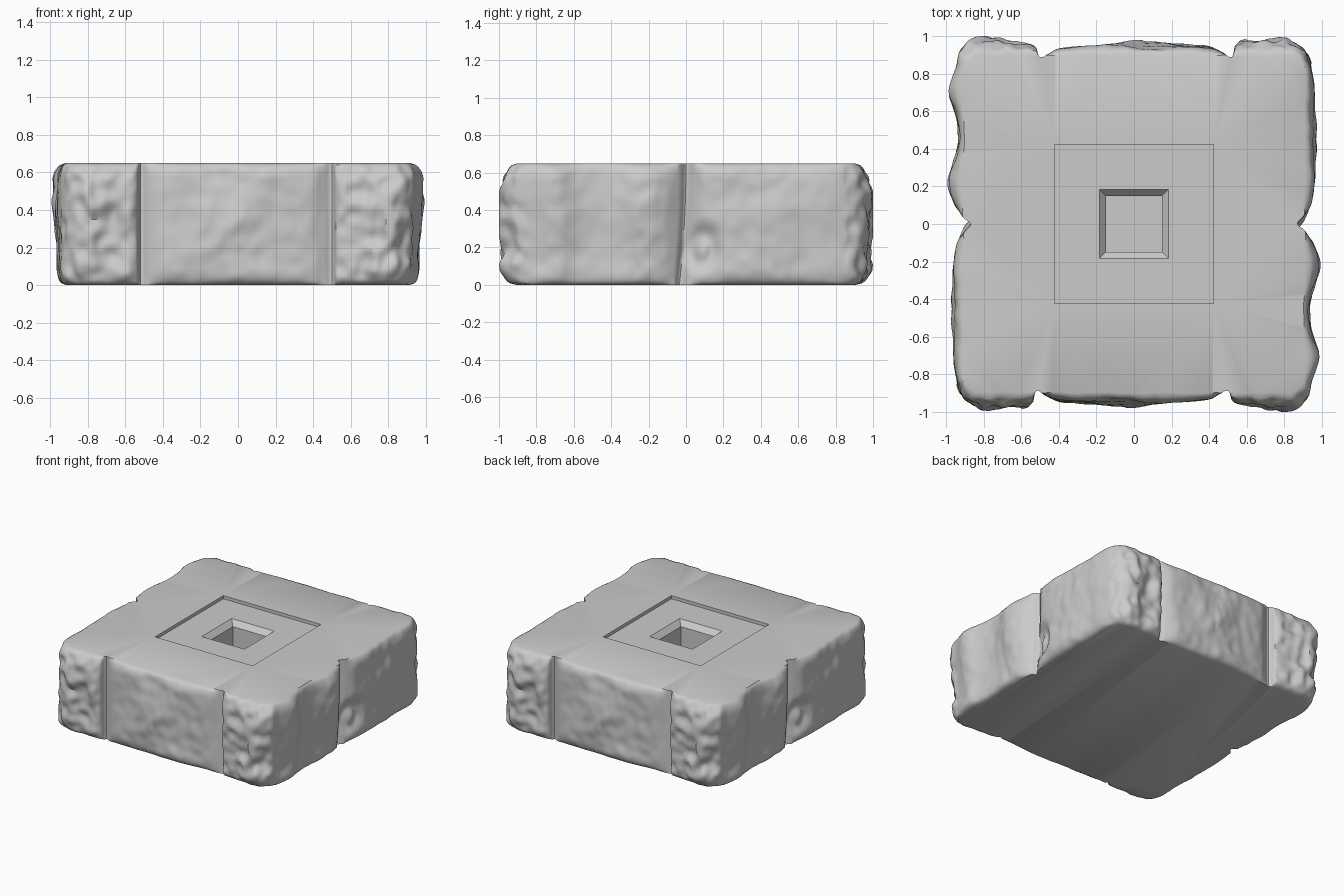
import bpy, bmesh, math
from mathutils import Vector, noise

if "Cube" in bpy.data.objects:
    bpy.data.objects.remove(bpy.data.objects["Cube"])

H = 0.65
# Half of the plan outline (left joint, round the front, to the right joint).
# The block has two-fold symmetry, so the other half is this one turned 180 degrees.
HALF = [(-.87, 0), (-.90, -.04), (-.945, -.10), (-.965, -.2), (-.975, -.3), (-.985, -.5), (-.965, -.62),
        (-.955, -.78), (-.935, -.89), (-.89, -.95), (-.79, -.995), (-.68, -.975), (-.59, -.98),
        (-.542, -.955), (-.527, -.90), (-.51, -.888), (-.47, -.915), (-.40, -.945), (-.25, -.965),
        (-.02, -.995), (.2, -.97), (.38, -.945), (.45, -.91), (.49, -.888), (.51, -.90),
        (.53, -.955), (.62, -.975), (.76, -.995), (.86, -.985), (.925, -.92), (.945, -.84),
        (.985, -.70), (.955, -.56), (.95, -.42), (.99, -.24), (.965, -.12), (.91, -.035)]


def catmull(a, b, c, d, t):
    return 0.5 * (2 * b + (c - a) * t + (2 * a - 5 * b + 4 * c - d) * t * t
                  + (3 * b - a - 3 * c + d) * t ** 3)


def smooth_half():
    pts = [Vector(p) for p in HALF]
    ring = [-pts[-1]] + pts + [-pts[0], -pts[1]]
    out = []
    for i in range(1, len(pts) + 1):
        a, b, c, d = ring[i - 1:i + 3]
        n = max(2, round((c - b).length / 0.013))
        out += [catmull(a, b, c, d, j / n) for j in range(n)]
    return out


def bump(d, r):
    return max(0.0, 1 - (d / r) ** 2) ** 2


def weathered(p, z):
    """Push one outline point in or out to make the rough stone face."""
    q = Vector((p.x, p.y, z))
    core = Vector((max(-.805, min(.805, p.x)), max(-.795, min(.795, p.y))))
    v = p - core
    length = v.length
    d = v / length if length > 1e-6 else Vector((0, 0))
    inner = min(length, 0.105 + 0.012 * noise.noise(q * 7))
    # rounded top and bottom edges
    e = max(0.0, (abs(z - H / 2) - (H / 2 - 0.09)) / 0.09)
    k = math.sqrt(max(0.0, 1 - e * e))
    # broad dents everywhere, finer pitting on the corner stones
    corner = abs(p.x) > 0.52 and p.y < -0.85
    w = 0.22 + 0.45 * noise.noise(q * 3.2 + Vector((5, 2, 9)))
    w += (0.35 if corner else 0.12) * noise.noise(q * 13)
    # flaked wedge on the front middle stone
    if p.y < -0.85:
        wedge = min((z - 0.2) * 0.5 - abs(p.x + 0.06), 0.12)
        w += 2.2 * max(0.0, wedge)
    r = inner + (length - inner) * k * (1 - max(-0.05, min(0.8, w)))
    # broken pocket beside the side joint, with a pebble inside
    if p.x < -0.8:
        r -= 0.06 * bump(math.hypot((p.y + .10) / .12, (z - .2) / .17), 1)
        r += 0.04 * bump(math.hypot((p.y + .10) / .06, (z - .19) / .09), 1)
    res = core + d * r
    # side joint leans with height
    res.y += math.copysign(0.035, -p.x) * bump(p.y, 0.3) * (1 - z / H) ** 2
    return res


half = smooth_half()
levels = [H / 2 - H / 2 * math.cos(math.pi * i / 36) for i in range(37)]
levels = [0.5 * z + 0.5 * H * i / 36 for i, z in enumerate(levels)]

bm = bmesh.new()


def add_ring(pts, z):
    return [bm.verts.new((p[0], p[1], z)) for p in pts]


def bridge(a, b, smooth):
    n = len(a)
    for i in range(n):
        f = bm.faces.new((a[i], a[(i + 1) % n], b[(i + 1) % n], b[i]))
        f.smooth = smooth


# rough stone sides
rings = []
for z in levels:
    pts = [weathered(p, z) for p in half]
    rings.append(add_ring(pts + [-p for p in pts], z))
for a, b in zip(rings, rings[1:]):
    bridge(a, b, True)
bm.faces.new(list(reversed(rings[0])))

# shallow square recess, chamfered socket and its floor
steps = [(.423, H), (.423, H - .025), (.185, H - .025), (.148, H - .065), (.148, .30)]
squares = [add_ring([(-s, -s), (s, -s), (s, s), (-s, s)], z) for s, z in steps]
for a, b in zip(squares, squares[1:]):
    bridge(a, b, False)
bm.faces.new(squares[-1])

# flat top between the rough rim and the recess
edges = []
for ring in (rings[-1], squares[0]):
    for i in range(len(ring)):
        edges.append(bm.edges.get((ring[i], ring[(i + 1) % len(ring)])))
bmesh.ops.triangle_fill(bm, edges=edges, use_beauty=True, normal=(0, 0, 1))
bmesh.ops.recalc_face_normals(bm, faces=bm.faces)

mesh = bpy.data.meshes.new("stone_base")
bm.to_mesh(mesh)
bm.free()
base = bpy.data.objects.new("stone_base", mesh)
bpy.context.collection.objects.link(base)

stone = bpy.data.materials.new("grey_stone")
stone.diffuse_color = (0.6, 0.6, 0.6, 1)
stone.use_nodes = True
stone.node_tree.nodes["Principled BSDF"].inputs["Base Color"].default_value = stone.diffuse_color
mesh.materials.append(stone)

bpy.context.view_layer.objects.active = base
base.select_set(True)
bpy.ops.object.shade_smooth_by_angle(angle=math.radians(35))
